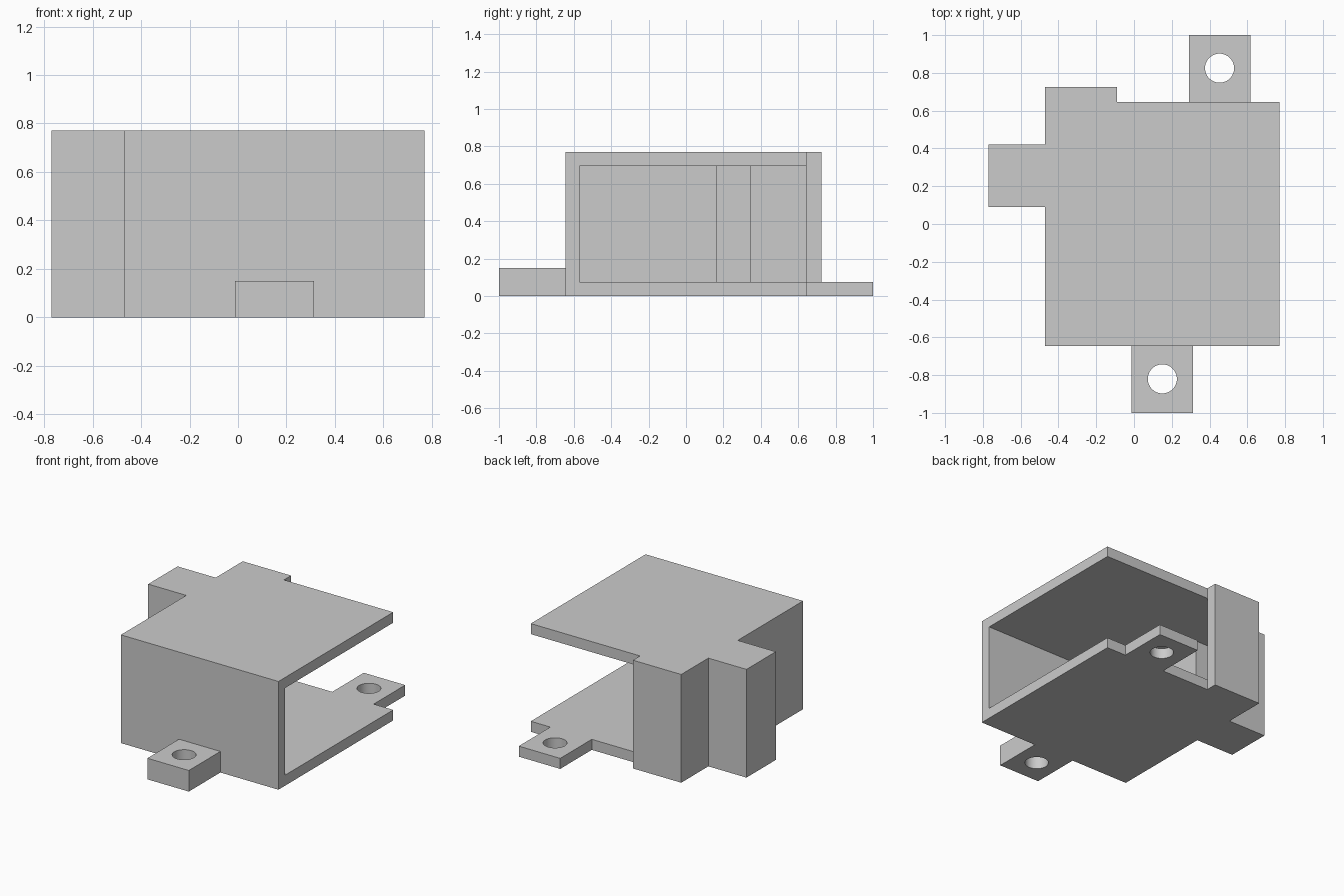
import bpy, bmesh, math

cube = bpy.data.objects.get("Cube")
if cube:
    bpy.data.objects.remove(cube, do_unlink=True)

grey = bpy.data.materials.new("light_grey")
grey.use_nodes = True
grey.diffuse_color = (0.6, 0.6, 0.6, 1)
grey.node_tree.nodes["Principled BSDF"].inputs["Base Color"].default_value = (0.6, 0.6, 0.6, 1)

HEIGHT, WALL = 0.77, 0.075


def prism(name, outline, z0, z1):
    """Extrude a plan outline from z0 up to z1."""
    bm = bmesh.new()
    face = bm.faces.new([bm.verts.new((x, y, z0)) for x, y in outline])
    top = bmesh.ops.extrude_face_region(bm, geom=[face])["geom"]
    bmesh.ops.translate(bm, vec=(0, 0, z1 - z0),
                        verts=[v for v in top if isinstance(v, bmesh.types.BMVert)])
    bmesh.ops.recalc_face_normals(bm, faces=bm.faces)
    mesh = bpy.data.meshes.new(name)
    bm.to_mesh(mesh)
    bm.free()
    mesh.materials.append(grey)
    obj = bpy.data.objects.new(name, mesh)
    bpy.context.collection.objects.link(obj)
    return obj


def cut(target, cutter):
    """Apply a boolean difference and discard the cutter."""
    mod = target.modifiers.new("cut", "BOOLEAN")
    mod.operation = "DIFFERENCE"
    mod.solver = "EXACT"
    mod.object = cutter
    bpy.ops.object.select_all(action="DESELECT")
    bpy.context.view_layer.objects.active = target
    target.select_set(True)
    bpy.ops.object.modifier_apply(modifier=mod.name)
    bpy.data.objects.remove(cutter, do_unlink=True)


# Housing: main box with a side bump and a rear plate
housing = prism("housing", [
    (-0.47, -0.645), (0.77, -0.645), (0.77, 0.645), (-0.09, 0.645), (-0.09, 0.725),
    (-0.47, 0.725), (-0.47, 0.42), (-0.77, 0.42), (-0.77, 0.09), (-0.47, 0.09)], 0, HEIGHT)

# Cavity: open to the left and back, with a pocket inside the bump
cut(housing, prism("cavity_cutter", [
    (1, -0.57), (1, 1), (-0.09, 1), (-0.09, 0.645), (-0.395, 0.645), (-0.395, 0.345),
    (-0.695, 0.345), (-0.695, 0.165), (-0.395, 0.165), (-0.395, -0.57)],
    WALL, HEIGHT - WALL))


# Mounting tabs with round screw holes
def tab(name, x, y0, y1, hole_y, thickness):
    half, radius, sides = 0.163, 0.077, 48
    obj = prism(name, [(x - half, y0), (x + half, y0), (x + half, y1), (x - half, y1)],
                0, thickness)
    angles = [math.tau * i / sides for i in range(sides)]
    cut(obj, prism("hole_cutter", [(x + radius * math.cos(a), hole_y + radius * math.sin(a))
                                   for a in angles], -0.1, thickness + 0.1))
    bpy.ops.object.shade_smooth_by_angle(angle=math.radians(30))


tab("front_tab", 0.15, -1, -0.645, -0.82, 2 * WALL)
tab("rear_tab", 0.453, 0.645, 1, 0.825, WALL)
